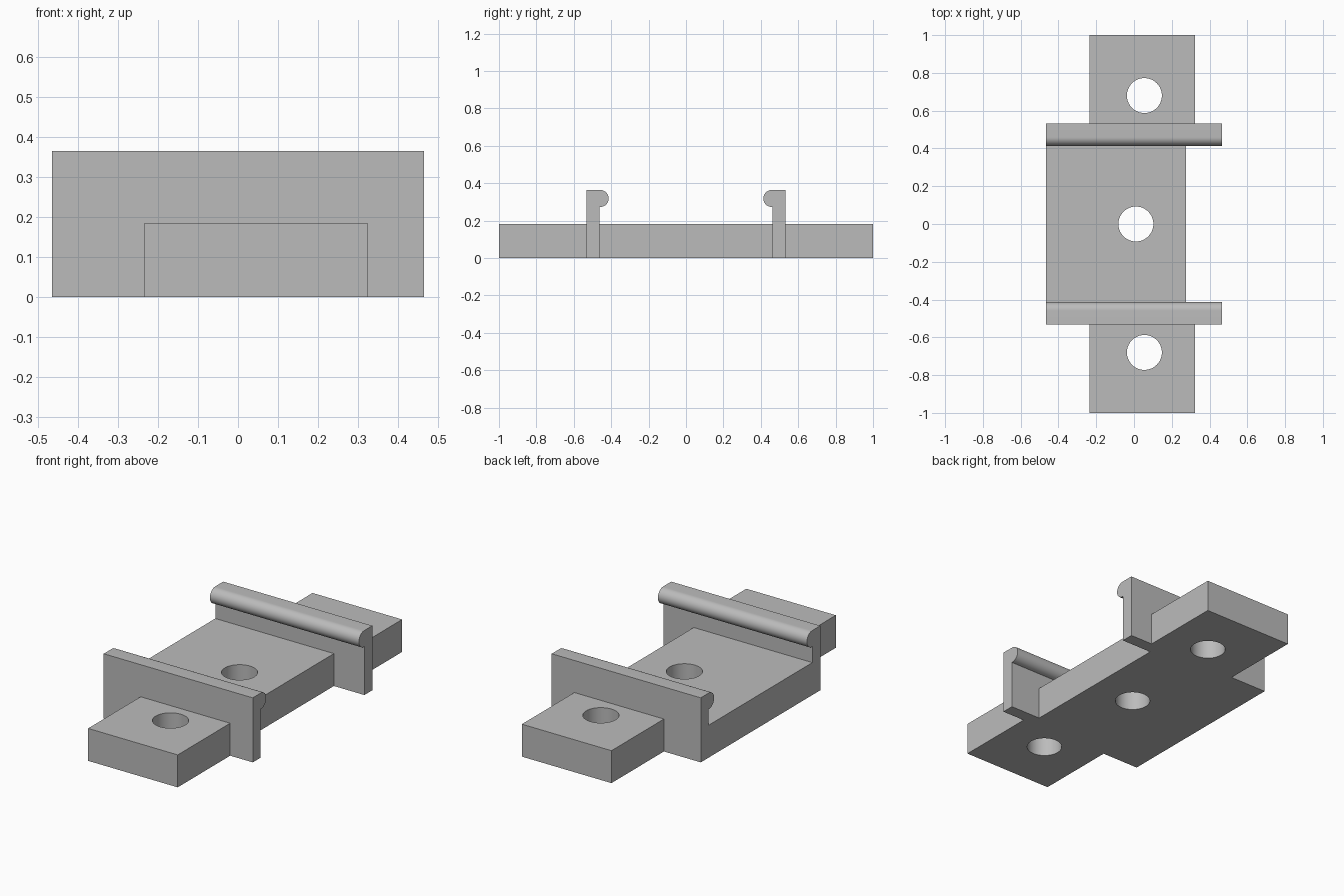
import bpy, bmesh
from math import pi, sin, cos, radians
from mathutils import Matrix, Vector

cube = bpy.data.objects.get("Cube")
if cube:
    bpy.data.objects.remove(cube, do_unlink=True)

# One grey finish for the whole bracket
grey = bpy.data.materials.new("plain_grey")
grey.use_nodes = True
GREY = (0.5, 0.5, 0.5, 1)
grey.diffuse_color = GREY
grey.node_tree.nodes["Principled BSDF"].inputs["Base Color"].default_value = GREY

THICK = 0.183                    # plate and tab thickness
WALL_IN, WALL_OUT = 0.462, 0.5325
TOP, BEAD = 0.364, 0.0455        # clip height, rounded lip radius
LEFT, RIGHT = -0.465, 0.465
HOLE = 0.0925


def prism(name, outline, depth):
    """Extrude a closed 3D outline along a vector."""
    bm = bmesh.new()
    face = bm.faces.new([bm.verts.new(p) for p in outline])
    new = bmesh.ops.extrude_face_region(bm, geom=[face], use_keep_orig=True)["geom"]
    bmesh.ops.translate(bm, vec=Vector(depth),
                        verts=[g for g in new if isinstance(g, bmesh.types.BMVert)])
    bmesh.ops.recalc_face_normals(bm, faces=bm.faces)
    mesh = bpy.data.meshes.new(name)
    bm.to_mesh(mesh)
    bm.free()
    mesh.materials.append(grey)
    obj = bpy.data.objects.new(name, mesh)
    bpy.context.collection.objects.link(obj)
    return obj


def activate(obj):
    bpy.ops.object.select_all(action='DESELECT')
    obj.select_set(True)
    bpy.context.view_layer.objects.active = obj


def smooth(obj):
    activate(obj)
    bpy.ops.object.shade_smooth_by_angle(angle=radians(30))


def drilled_slab(name, x0, x1, y0, y1, hole_x, hole_y):
    """Rectangular slab with a round screw hole through it."""
    slab = prism(name, [(x0, y0, 0), (x1, y0, 0), (x1, y1, 0), (x0, y1, 0)], (0, 0, THICK))
    ring = [(hole_x + HOLE * cos(2 * pi * i / 64), hole_y + HOLE * sin(2 * pi * i / 64), -THICK)
            for i in range(64)]
    drill = prism("drill", ring, (0, 0, 3 * THICK))
    drill.hide_render = True
    cut = slab.modifiers.new("screw_hole", 'BOOLEAN')
    cut.operation, cut.solver, cut.object = 'DIFFERENCE', 'EXACT', drill
    activate(slab)
    bpy.ops.object.modifier_apply(modifier=cut.name)
    bpy.data.objects.remove(drill, do_unlink=True)
    smooth(slab)


# Centre plate and the two screw tabs
drilled_slab("centre_plate", LEFT, 0.275, -WALL_IN, WALL_IN, 0.01, 0)
drilled_slab("front_tab", -0.235, 0.324, -1, -WALL_OUT, 0.055, -0.68)
drilled_slab("back_tab", -0.235, 0.324, WALL_OUT, 1, 0.055, 0.68)

# Upright clips with an inward rounded lip along the top
lip_y, lip_z = WALL_IN - 0.003, TOP - BEAD
lip = [(lip_y - BEAD * sin(pi * i / 24), lip_z - BEAD * cos(pi * i / 24)) for i in range(25)]
section = [(WALL_OUT, 0), (WALL_IN, 0), (WALL_IN, lip_z - BEAD)] + lip + [(WALL_OUT, TOP)]
for name, side in (("front_clip", -1), ("back_clip", 1)):
    smooth(prism(name, [(LEFT, side * y, z) for y, z in section], (RIGHT - LEFT, 0, 0)))
